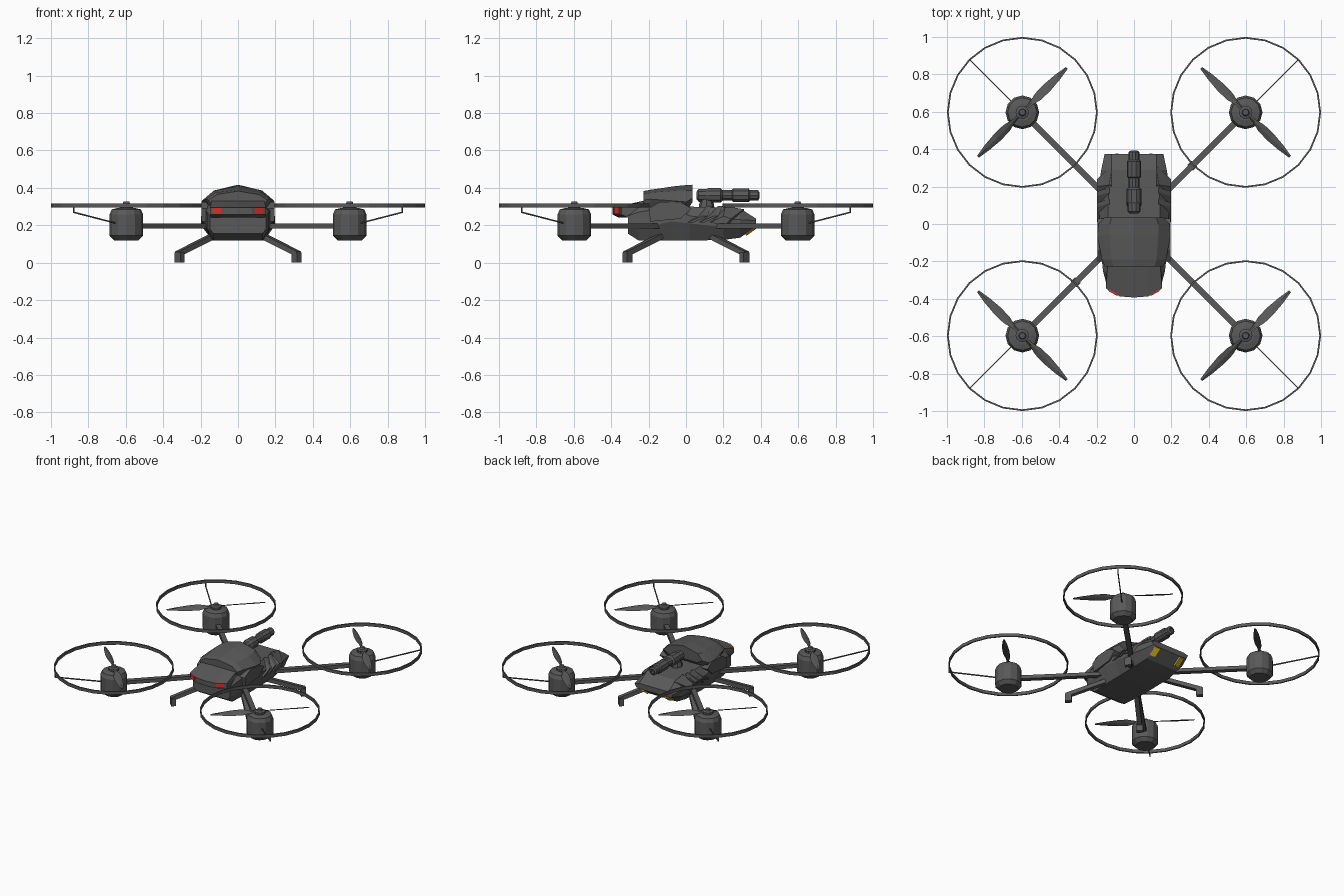
import bpy, bmesh, math
from mathutils import Vector, Matrix

if "Cube" in bpy.data.objects:
    bpy.data.objects.remove(bpy.data.objects["Cube"])

grey = bpy.data.materials.new("dark_grey")
grey.diffuse_color = (0.1, 0.1, 0.1, 1)
grey.use_nodes = True
grey.node_tree.nodes["Principled BSDF"].inputs["Base Color"].default_value = grey.diffuse_color
red = bpy.data.materials.new("red_lamp")
red.diffuse_color = (0.75, 0.03, 0.02, 1)
red.use_nodes = True
red.node_tree.nodes["Principled BSDF"].inputs["Base Color"].default_value = red.diffuse_color
yellow = bpy.data.materials.new("yellow_lamp")
yellow.diffuse_color = (0.65, 0.45, 0.02, 1)
yellow.use_nodes = True
yellow.node_tree.nodes["Principled BSDF"].inputs["Base Color"].default_value = yellow.diffuse_color


def finish(name, bm, mat=grey):
    bmesh.ops.recalc_face_normals(bm, faces=bm.faces)
    me = bpy.data.meshes.new(name)
    bm.to_mesh(me)
    bm.free()
    ob = bpy.data.objects.new(name, me)
    bpy.context.collection.objects.link(ob)
    me.materials.append(mat)
    return ob


def loft(name, rings, closed=False):
    """Skin equal-length point rings; cap the ends unless closed into a loop."""
    bm = bmesh.new()
    vs = [[bm.verts.new(p) for p in r] for r in rings]
    n = len(vs[0])
    for a, b in zip(vs, vs[1:] + (vs[:1] if closed else [])):
        for i in range(n):
            j = (i + 1) % n
            bm.faces.new((a[i], a[j], b[j], b[i]))
    if not closed:
        bm.faces.new(vs[0])
        bm.faces.new(vs[-1])
    return finish(name, bm)


def hull_loft(name, stations):
    """Stations: (y, [(half width, z) ...from bottom to top]), mirrored in x."""
    return loft(name, [[(x, y, z) for x, z in half] + [(-x, y, z) for x, z in reversed(half)]
                       for y, half in stations])


def lathe(name, prof, sides, origin, axis='Z', closed=False):
    rings = []
    for r, h in prof:
        ring = []
        for k in range(sides):
            a = math.tau * k / sides
            c, s = r * math.cos(a), r * math.sin(a)
            ring.append(Vector(origin) + Vector((c, s, h) if axis == 'Z' else (c, h, s)))
        rings.append(ring)
    return loft(name, rings, closed)


def beam(name, a, b, w, h):
    """Rectangular bar from a to b, w across and h tall."""
    a, b = Vector(a), Vector(b)
    d = (b - a).normalized()
    side = Vector((-d.y, d.x, 0))
    side = side.normalized() if side.length > 1e-4 else Vector((1, 1, 0)).normalized()
    up = side.cross(d)
    return loft(name, [[p + side * i * w / 2 + up * j * h / 2
                        for i, j in ((-1, -1), (1, -1), (1, 1), (-1, 1))] for p in (a, b)])


def plate(name, x0, x1, prof):
    """Profile in y,z extruded along x."""
    return loft(name, [[(x, y, z) for y, z in prof] for x in (x0, x1)])


def box(name, loc, size, rot, mat):
    bm = bmesh.new()
    m = Matrix.Translation(loc) @ rot @ Matrix.Diagonal((*size, 1))
    bmesh.ops.create_cube(bm, size=1, matrix=m)
    return finish(name, bm, mat)


# main hull
hull_loft("hull", [
    (-0.31, [(.13, .155), (.15, .18), (.15, .25), (.13, .27)]),
    (-0.255, [(.13, .12), (.165, .18), (.165, .27), (.14, .31)]),
    (-0.08, [(.14, .118), (.185, .22), (.185, .30), (.14, .33)]),
    (0.02, [(.14, .118), (.185, .21), (.185, .25), (.14, .30)]),
    (0.20, [(.14, .122), (.19, .19), (.19, .23), (.135, .294)]),
    (0.29, [(.13, .134), (.175, .185), (.175, .23), (.12, .29)]),
    (0.375, [(.11, .195), (.145, .20), (.157, .225), (.12, .235)])])

# nose slab with a rounded front, seen from above
nose = [(-.15, -.12), (-.15, -.345), (-.075, -.387), (0, -.393), (.075, -.387), (.15, -.345), (.15, -.12)]
loft("nose", [[(x * .97, y + (.03 if y < -.2 else 0), .243) for x, y in nose],
              [(x, y, .258) for x, y in nose],
              [(x, y, .294) for x, y in nose],
              [(x * .93, -.21 if y < -.2 else y, .335) for x, y in nose]])

# raised canopy with a ridge along the middle
hull_loft("canopy", [
    (-0.228, [(.14, .30), (.155, .335), (.11, .365), (.0001, .383)]),
    (-0.19, [(.15, .29), (.172, .34), (.12, .375), (.0001, .39)]),
    (-0.06, [(.15, .27), (.195, .33), (.13, .385), (.0001, .409)]),
    (0.0, [(.15, .27), (.190, .325), (.13, .385), (.0001, .415)]),
    (0.035, [(.12, .325), (.158, .345), (.12, .388), (.0001, .417)])])

for s in (-1, 1):
    # side armour: front cheek, slanted vents, rear fender
    plate("front_cheek", s * .14, s * .195,
          [(-.19, .22), (-.20, .29), (-.14, .325), (-.03, .325), (.03, .29), (-.03, .235)])
    for k in range(2):
        y = .01 + .06 * k
        loft("side_vent", [
            [(s * .197, y, .215), (s * .197, y + .08, .25), (s * .197, y + .105, .25), (s * .197, y + .03, .215)],
            [(s * .13, y + .04, .25), (s * .13, y + .10, .302), (s * .13, y + .125, .302), (s * .13, y + .07, .25)]])
    loft("rear_fender", [
        [(s * .198, y, z) for y, z in ((.13, .215), (.20, .25), (.24, .235), (.21, .20))],
        [(s * .12, y, z) for y, z in ((.14, .25), (.21, .302), (.31, .286), (.30, .22))]])
    # lamps
    box("front_lamp", (s * .111, -.367, .279), (.055, .010, .032),
        Matrix.Rotation(s * math.radians(29), 4, 'Z'), red)
    box("rear_lamp", (s * .105, .343, .174), (.045, .068, .014),
        Matrix.Rotation(math.radians(35.7), 4, 'X') @ Matrix.Rotation(s * math.radians(-15), 4, 'Y'), yellow)

# top turret on a short mount
lathe("gun", [(.02, .055), (.036, .068), (.036, .11), (.041, .118), (.041, .185), (.029, .195),
              (.029, .245), (.038, .252), (.038, .335), (.03, .342), (.03, .385), (.018, .392),
              (.018, .36)], 10, (0, 0, .36), 'Y')
lathe("gun_mount", [(.045, .27), (.04, .31), (.03, .345)], 8, (0, .11, 0))

# four identical corners: arm, leg, pod, rotor and guard
C = .597
BLADE = [(.03, .018, 35), (.07, .026, 32), (.12, .052, 27), (.19, .052, 20), (.27, .036, 14), (.335, .014, 10)]
for sx in (-1, 1):
    for sy in (-1, 1):
        c = (sx * C, sy * C, 0)

        def diag(d, z):
            return (sx * d, sy * d, z)
        beam("arm", diag(.08, .197), diag(.57, .197), .034, .026)
        beam("leg", diag(.09, .165), diag(.322, .047), .032, .028)
        beam("foot", diag(.312, .055), diag(.312, 0), .032, .045)
        lathe("motor_pod", [(.065, .12), (.09, .145), (.09, .258), (.078, .285), (.045, .293)], 12, c)
        lathe("rotor_hub", [(.036, .285), (.036, .308), (.02, .314), (.016, .326)], 10, c)
        lathe("guard_ring", [(.403, .294), (.403, .317), (.394, .317), (.394, .294)], 24, c, closed=True)
        beam("guard_strut", diag(.64, .208), diag(C + .283, .27), .007, .007)
        beam("guard_pin", diag(C + .281, .265), diag(C + .281, .31), .007, .007)
        # twisted blades set across the arm
        for s in (-1, 1):
            d = Vector((-sy * s, sx * s, 0)).normalized()
            side = Vector((-d.y, d.x, 0)) * sx * sy
            rings = []
            for r, w, tw in BLADE:
                t = math.radians(tw)
                u = side * math.cos(t) + Vector((0, 0, math.sin(t)))
                n = Vector((0, 0, math.cos(t))) - side * math.sin(t)
                p = Vector(c) + d * r + Vector((0, 0, .306))
                rings.append([p - u * w / 2, p - n * .002, p + u * w / 2, p + n * .004])
            loft("rotor_blade", rings)
